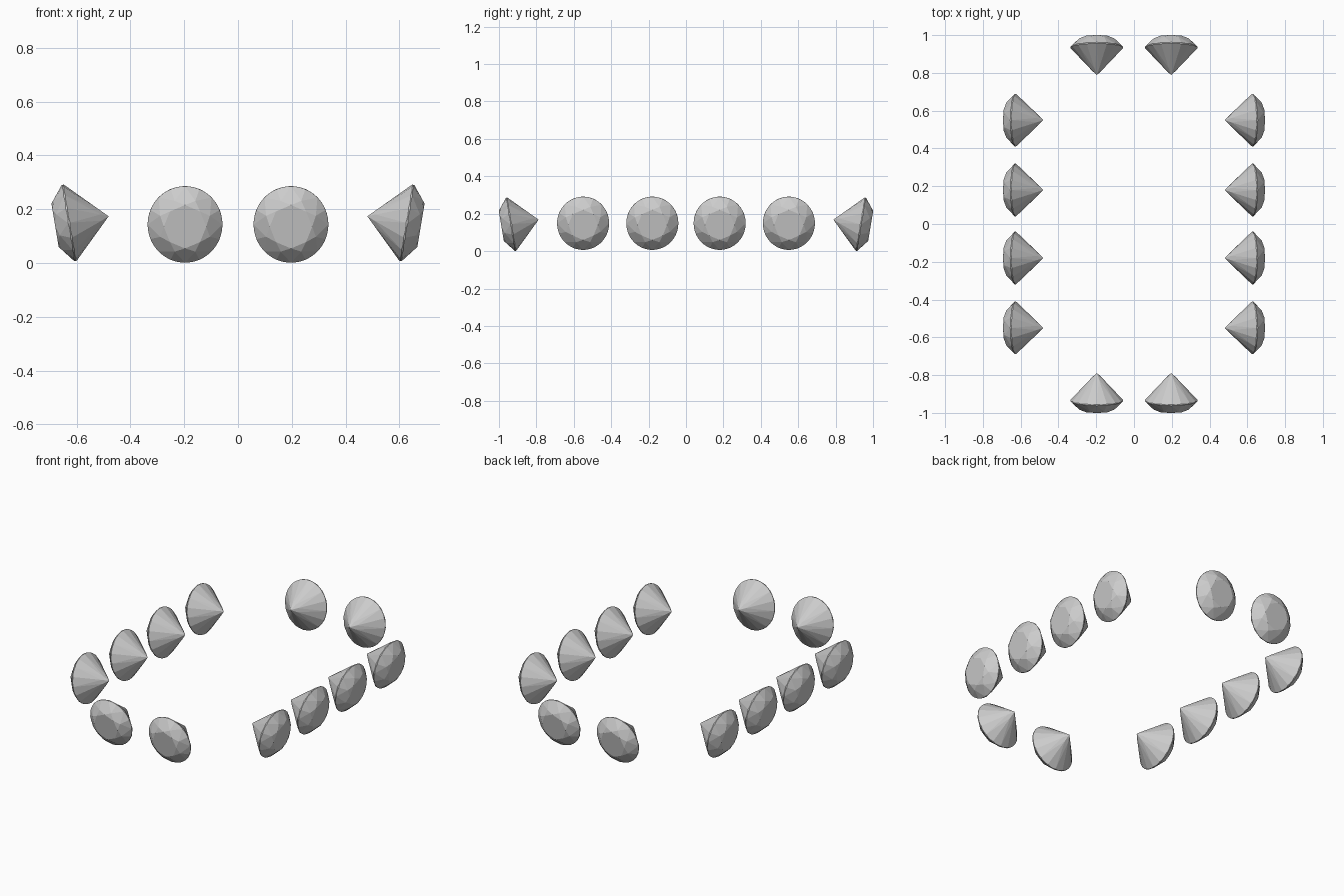
import bpy, bmesh
from math import cos, sin, pi, radians
from mathutils import Matrix, Vector

if "Cube" in bpy.data.objects:
    bpy.data.objects.remove(bpy.data.objects["Cube"])

R = 0.139            # girdle radius
G = 0.004            # half girdle thickness
DEPTH = 0.149        # pavilion depth
CROWN = 0.053        # crown height
TABLE = 0.079        # table radius
STRETCH = 1.035      # slight stretch along the upright direction
TILT = radians(9.5)


def facet(bm, az, r1, z1, r2, z2):
    """Cut one flat facet whose profile passes through (r1, z1) and (r2, z2)."""
    n = Vector((z2 - z1, r1 - r2))
    if n.x < 0:
        n = -n
    radial = Vector((cos(az), sin(az), 0))
    normal = (radial * n.x + Vector((0, 0, n.y))).normalized()
    cut(bm, radial * r1 + Vector((0, 0, z1)), normal)


def cut(bm, point, normal):
    bmesh.ops.bisect_plane(bm, geom=bm.verts[:] + bm.edges[:] + bm.faces[:], dist=1e-5,
                           plane_co=point, plane_no=normal, clear_outer=True)
    rim = [e for e in bm.edges if e.is_boundary]
    if rim:
        bmesh.ops.holes_fill(bm, edges=rim, sides=0)


def make_gem_mesh():
    bm = bmesh.new()
    # Round blank
    bmesh.ops.create_cone(bm, cap_ends=True, segments=64, radius1=R, radius2=R, depth=0.5)
    rc = R * cos(pi / 16)
    # Pavilion mains and crown bezels
    for k in range(8):
        a = k * pi / 4
        facet(bm, a, R, -G, 0, -DEPTH)
        facet(bm, a, R, G, TABLE, CROWN)
    # Table
    cut(bm, Vector((0, 0, CROWN)), Vector((0, 0, 1)))
    # Star facets
    edge = TABLE * cos(pi / 8)
    for k in range(8):
        facet(bm, (k + 0.5) * pi / 4, 0.1, CROWN - 0.0109, edge, CROWN)
    # Upper and lower girdle facets
    for k in range(16):
        a = (k + 0.5) * pi / 8
        facet(bm, a, rc, G, 0.1 * cos(pi / 16), CROWN - 0.0109)
        facet(bm, a, rc, -G, 0, -DEPTH - 0.003)
    bmesh.ops.scale(bm, vec=(1, STRETCH, 1), verts=bm.verts)
    bmesh.ops.recalc_face_normals(bm, faces=bm.faces)
    me = bpy.data.meshes.new("brilliant_gem")
    bm.to_mesh(me)
    bm.free()
    return me


def place(name, mesh, loc, outward):
    """Table faces outward and slightly down."""
    o, up = Vector(outward), Vector((0, 0, 1))
    z = o * cos(TILT) - up * sin(TILT)
    y = up * cos(TILT) + o * sin(TILT)
    m = Matrix((y.cross(z), y, z)).transposed().to_4x4()
    ob = bpy.data.objects.new(name, mesh)
    ob.matrix_world = Matrix.Translation(loc) @ m
    bpy.context.collection.objects.link(ob)


gem = make_gem_mesh()
for s, side, end in ((-1, "left", "front"), (1, "right", "back")):
    # Four gems along each long side
    for i, y in enumerate((-0.55, -0.18, 0.18, 0.55)):
        place(f"{side}_gem_{i + 1}", gem, (s * 0.628, y, 0.149), (s, 0, 0))
    # Two gems at each end
    for i, x in enumerate((-0.197, 0.197)):
        place(f"{end}_gem_{i + 1}", gem, (x, s * 0.935, 0.1435), (0, s, 0))
